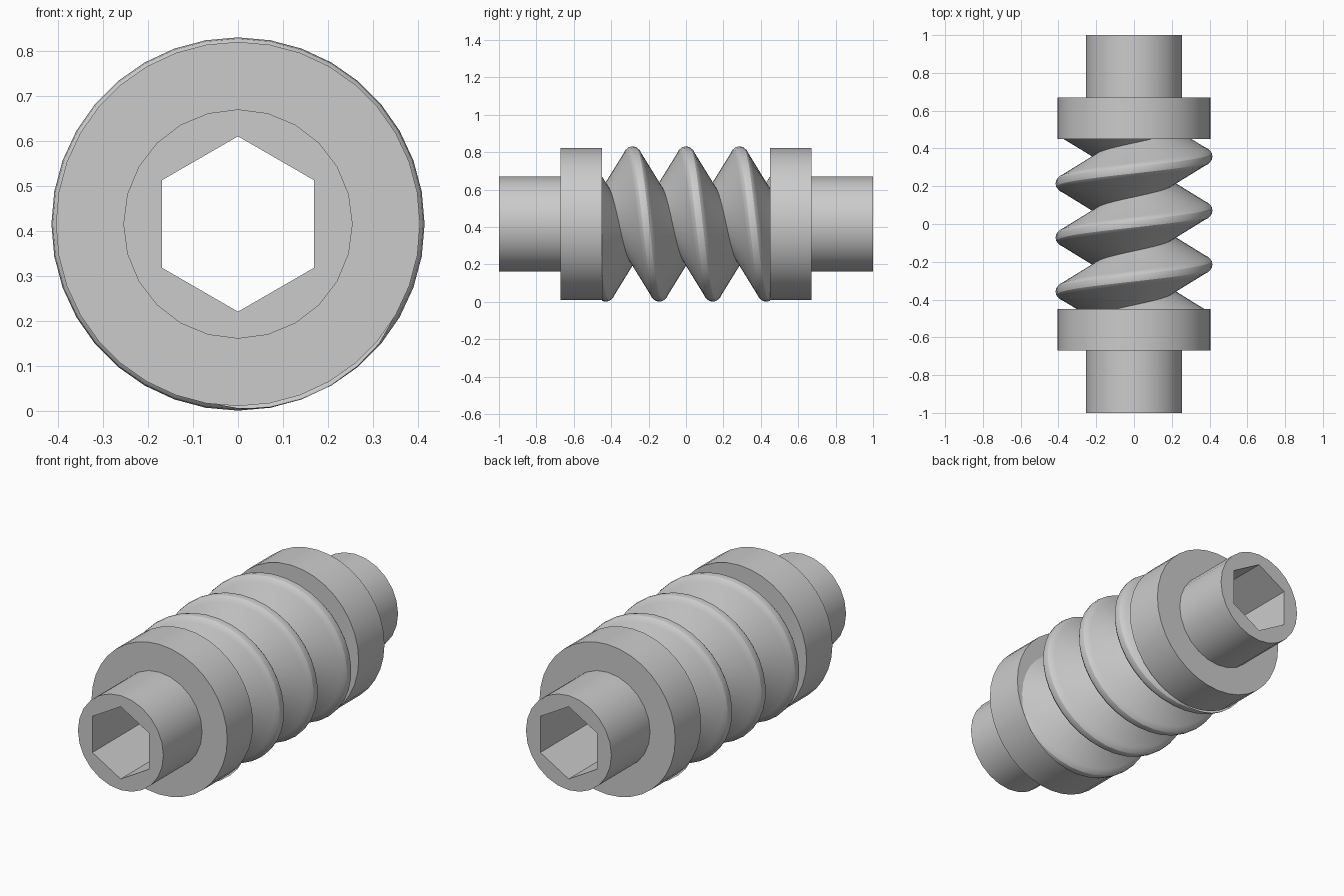
import bpy, bmesh
from math import sin, cos, pi, radians

cube = bpy.data.objects.get("Cube")
if cube:
    bpy.data.objects.remove(cube)

AXIS = 0.416      # height of the shaft axis
PITCH = 0.286     # thread advance per turn
SHAFT_R, COLLAR_R, ROOT_R, HEX_R = 0.255, 0.405, 0.21, 0.195
END, COLLAR_OUT, COLLAR_IN = 1.0, 0.67, 0.45

grey = bpy.data.materials.new("steel grey")
grey.use_nodes = True
COLOUR = (0.6, 0.6, 0.6, 1)
grey.diffuse_color = COLOUR
grey.node_tree.nodes["Principled BSDF"].inputs["Base Color"].default_value = COLOUR


def point(r, angle, y):
    """Angle runs from straight up towards +x."""
    return (r * sin(angle), y, AXIS + r * cos(angle))


def hexagon(angle):
    """Radius of the hexagonal bore, with a corner straight up."""
    return HEX_R * cos(pi / 6) / cos(angle % (pi / 3) - pi / 6)


def finish(name, bm):
    bmesh.ops.recalc_face_normals(bm, faces=bm.faces)
    mesh = bpy.data.meshes.new(name)
    bm.to_mesh(mesh)
    bm.free()
    mesh.materials.append(grey)
    obj = bpy.data.objects.new(name, mesh)
    bpy.context.collection.objects.link(obj)
    bpy.ops.object.select_all(action="DESELECT")
    obj.select_set(True)
    bpy.context.view_layer.objects.active = obj
    bpy.ops.object.shade_smooth_by_angle(angle=radians(30))


def skin(bm, rows):
    """Join neighbouring rows of vertices with quads."""
    for a, b in zip(rows, rows[1:]):
        for i in range(len(a) - 1):
            bm.faces.new((a[i], a[i + 1], b[i + 1], b[i]))


def lathe(name, profile, segments):
    bm = bmesh.new()
    rows = []
    for y, r in profile:
        row = []
        for i in range(segments):
            a = 2 * pi * i / segments
            row.append(bm.verts.new(point(r(a) if callable(r) else r, a, y)))
        rows.append(row + row[:1])
    skin(bm, rows)
    finish(name, bm)


# Hollow shaft with a hexagonal bore right through
lathe("shaft", [(-COLLAR_OUT, SHAFT_R), (-END, SHAFT_R), (-END, hexagon),
                (END, hexagon), (END, SHAFT_R), (COLLAR_OUT, SHAFT_R)], 24)

# Collars at both ends of the thread
for name, s in (("front_collar", -1), ("back_collar", 1)):
    lathe(name, [(s * COLLAR_IN, ROOT_R - 0.01), (s * COLLAR_IN, COLLAR_R),
                 (s * COLLAR_OUT, COLLAR_R), (s * COLLAR_OUT, SHAFT_R - 0.01)], 36)

# Helical thread: round-crested section swept along the axis, trimmed at the collars
half = [(PITCH / 2, ROOT_R), (0.039, 0.385), (0.031, 0.401), (0.018, 0.412)]
section = [(-y, r) for y, r in half] + [(0, 0.415)] + half[::-1]
STEPS = 36
bm = bmesh.new()
rows = []
for j in range(-78, 79):
    turn = j / STEPS
    rows.append([bm.verts.new(point(r, 2 * pi * turn, PITCH * turn + y)) for y, r in section])
skin(bm, rows)
bmesh.ops.remove_doubles(bm, verts=bm.verts, dist=0.0005)
for s in (-1, 1):
    bmesh.ops.bisect_plane(bm, geom=bm.verts[:] + bm.edges[:] + bm.faces[:],
                           plane_co=(0, s * COLLAR_IN, 0), plane_no=(0, s, 0), clear_outer=True)
finish("worm_thread", bm)
